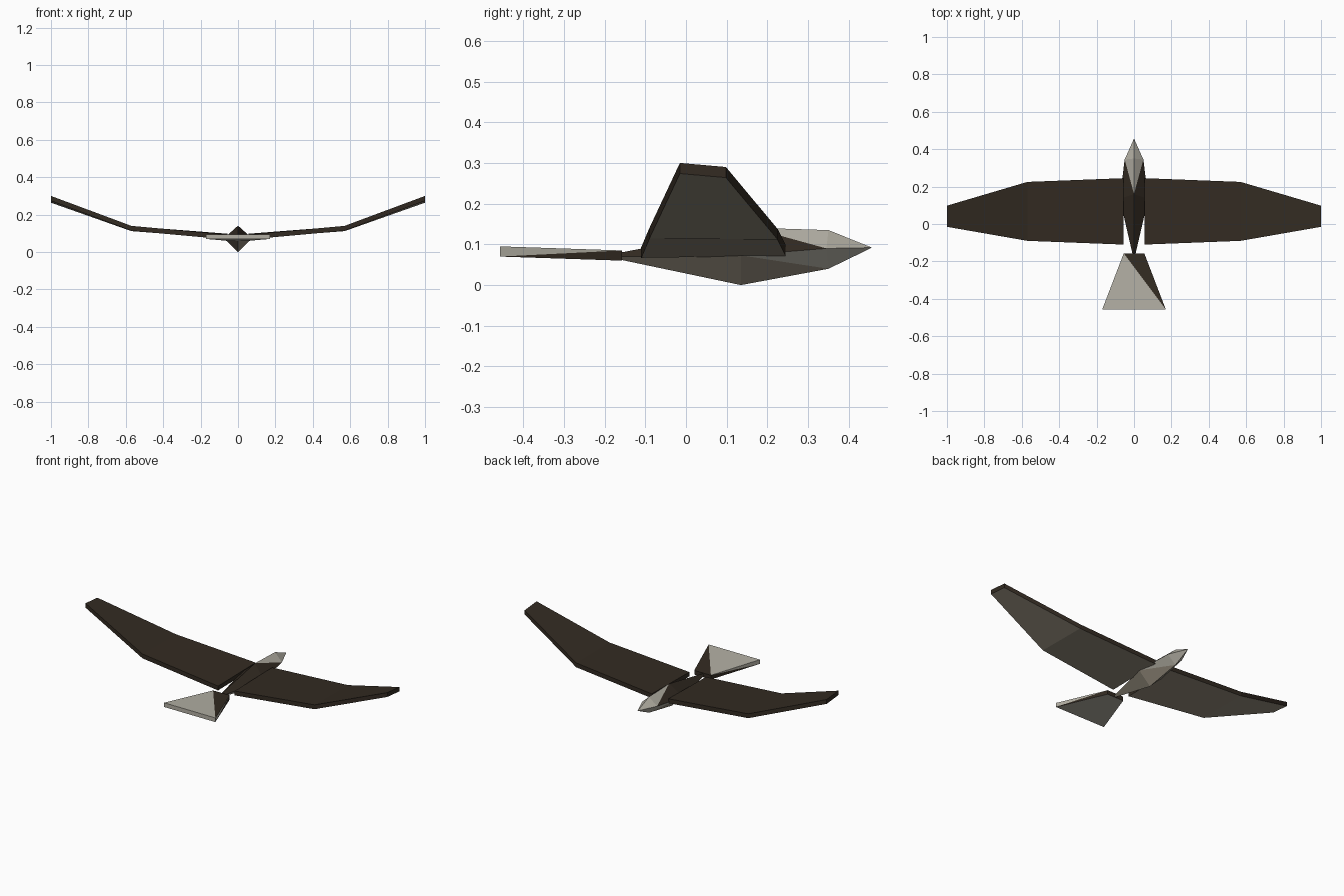
import bpy, bmesh

if "Cube" in bpy.data.objects:
    bpy.data.objects.remove(bpy.data.objects["Cube"])


def material(name, rgb):
    m = bpy.data.materials.new(name)
    m.diffuse_color = (*rgb, 1)
    m.use_nodes = True
    m.node_tree.nodes["Principled BSDF"].inputs["Base Color"].default_value = m.diffuse_color
    return m


MATS = [material("dark_brown", (0.033, 0.024, 0.016)),
        material("dull_tan", (0.30, 0.265, 0.205)),
        material("pale_grey", (0.45, 0.43, 0.37))]
BROWN, TAN, PALE = range(3)


def build(name, points, faces, rule):
    """Make a flat-shaded mesh and colour each face by a rule."""
    bm = bmesh.new()
    vs = [bm.verts.new(p) for p in points]
    for f in faces:
        bm.faces.new([vs[i] for i in f])
    bmesh.ops.recalc_face_normals(bm, faces=bm.faces)
    bm.normal_update()
    for f in bm.faces:
        f.material_index = rule(f)
    me = bpy.data.meshes.new(name)
    bm.to_mesh(me)
    bm.free()
    ob = bpy.data.objects.new(name, me)
    bpy.context.collection.objects.link(ob)
    for m in MATS:
        me.materials.append(m)
    return ob


# Wings: a box section lofted from root to tip, mirrored
# station: x, rear y, front y, rear top z, front top z, thickness
stations = [(0.055, -0.11, 0.245, 0.093, 0.098, 0.026),
            (0.57, -0.09, 0.225, 0.14, 0.138, 0.026),
            (1.0, -0.015, 0.098, 0.30, 0.29, 0.026)]
pts = []
for x, y0, y1, z0, z1, t in stations:
    pts += [(x, y0, z0), (x, y1, z1), (x, y1, z1 - t), (x, y0, z0 - t)]
faces = [(0, 1, 2, 3), (8, 9, 10, 11)]
for s in (0, 4):
    for i in range(4):
        j = (i + 1) % 4
        faces.append((s + i, s + j, s + 4 + j, s + 4 + i))
wings = build("wings", pts, faces, lambda f: TAN if f.normal.z < -0.5 else BROWN)
mirror = wings.modifiers.new("mirror", 'MIRROR')
mirror.use_mirror_merge = False

# Body: diamond rings (top, right, bottom, left) from rump to neck, then beak tip
pts = []
rings = [((-0.16, 0.08), (-0.16, 0.07, 0.008), (-0.16, 0.062)),
         ((0.16, 0.141), (0.135, 0.073, 0.076), (0.135, 0.0)),
         ((0.35, 0.135), (0.345, 0.09, 0.05), (0.35, 0.04))]
for (ty, tz), (sy, sz, w), (by, bz) in rings:
    pts += [(0, ty, tz), (w, sy, sz), (0, by, bz), (-w, sy, sz)]
pts.append((0, 0.457, 0.092))
faces = [(0, 1, 2, 3)]
for i in range(4):
    j = (i + 1) % 4
    faces.append((i, j, 4 + j, 4 + i))
    faces.append((8 + i, 8 + j, 12))
# shoulder triangles: the pale head runs back to a point on the ridge
for side in (1, 3):
    faces += [(4, 4 + side, 8 + side), (4, 8 + side, 8),
              (4 + side, 6, 10), (4 + side, 10, 8 + side)]


def body_rule(f):
    if sum(v.co.y > 0.3 for v in f.verts) >= 2:
        return PALE
    return TAN if f.normal.z < 0 else BROWN


build("body", pts, faces, body_rule)

# Tail: flared slab with a diagonal split between brown and pale
T = 0.025
pts = []
for z in (0, T):
    pts += [(-0.055, -0.157, 0.06 + z), (0.055, -0.157, 0.06 + z),
            (0.17, -0.457, 0.07 + z), (-0.17, -0.457, 0.07 + z)]
faces = [(0, 1, 2, 3), (4, 5, 6), (4, 6, 7), (0, 1, 5, 4), (2, 3, 7, 6),
         (1, 2, 5), (2, 6, 5), (0, 3, 4), (3, 7, 4)]


def tail_rule(f):
    if f.normal.z < -0.5:
        return PALE
    return BROWN if sum(v.co.y > -0.3 for v in f.verts) >= 2 else PALE


build("tail", pts, faces, tail_rule)
